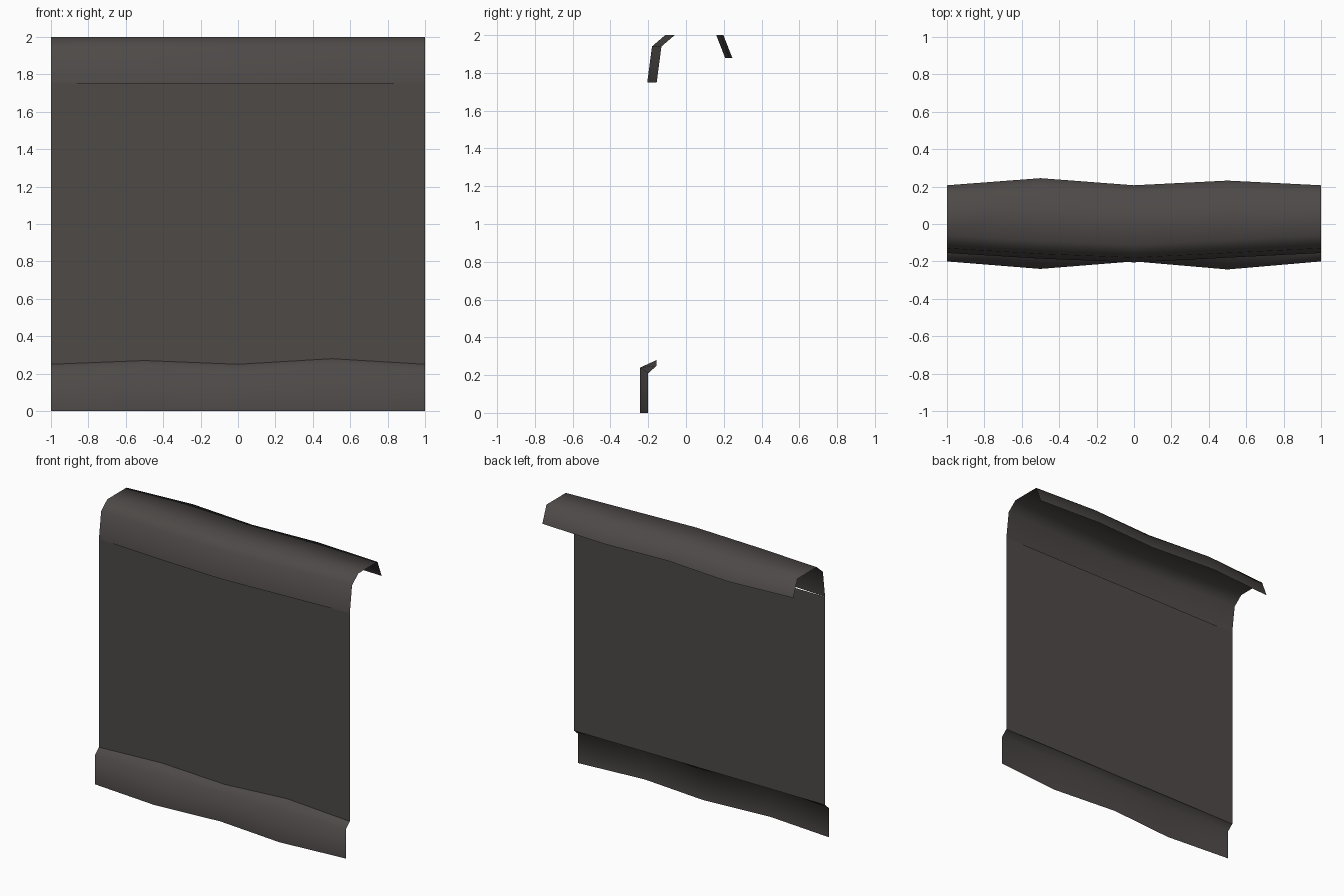
import bpy

if "Cube" in bpy.data.objects:
    bpy.data.objects.remove(bpy.data.objects["Cube"])

XS = [-1.0, -0.5, 0.0, 0.5, 1.0]

mat = bpy.data.materials.new("dark charcoal")
mat.diffuse_color = (0.075, 0.067, 0.064, 1)
mat.use_nodes = True
mat.node_tree.nodes["Principled BSDF"].inputs["Base Color"].default_value = mat.diffuse_color


def loft(name, xs, sections):
    """Sheet skinned through one (y, z) profile per x station."""
    n = len(sections[0])
    verts = [(x, y, z) for x, sec in zip(xs, sections) for y, z in sec]
    faces = [(i * n + j, (i + 1) * n + j, (i + 1) * n + j + 1, i * n + j + 1)
             for i in range(len(xs) - 1) for j in range(n - 1)]
    me = bpy.data.meshes.new(name)
    me.from_pydata(verts, [], faces)
    me.materials.append(mat)
    me.polygons.foreach_set("use_smooth", [True] * len(faces))
    me.update()
    ob = bpy.data.objects.new(name, me)
    bpy.context.collection.objects.link(ob)


# flat wall sheet
loft("wall_panel", [-1, 1], [[(-0.155, 0.25), (-0.155, 1.75)]] * 2)

# wavy skirting strip: bulge outward and lift of the upper edge
loft("base_strip", XS, [
    [(-0.20 - b, 0), (-0.20 - b, 0.21 + h), (-0.155, 0.25 + h)]
    for b, h in zip([0, 0.04, 0, 0.043, 0], [0, 0.02, 0, 0.03, 0])])

# folded cap: front bows outward, rear lip is wavy
loft("top_cap", XS, [
    [(-0.155 - f, 1.75), (-0.13 - f, 1.94), (-0.06 - f, 2.0),
     (0.16 + r, 2.0), (0.207 + r, 1.88)]
    for f, r in zip([0, 0.03, 0.05, 0.025, 0], [0, 0.038, 0, 0.025, 0])])
